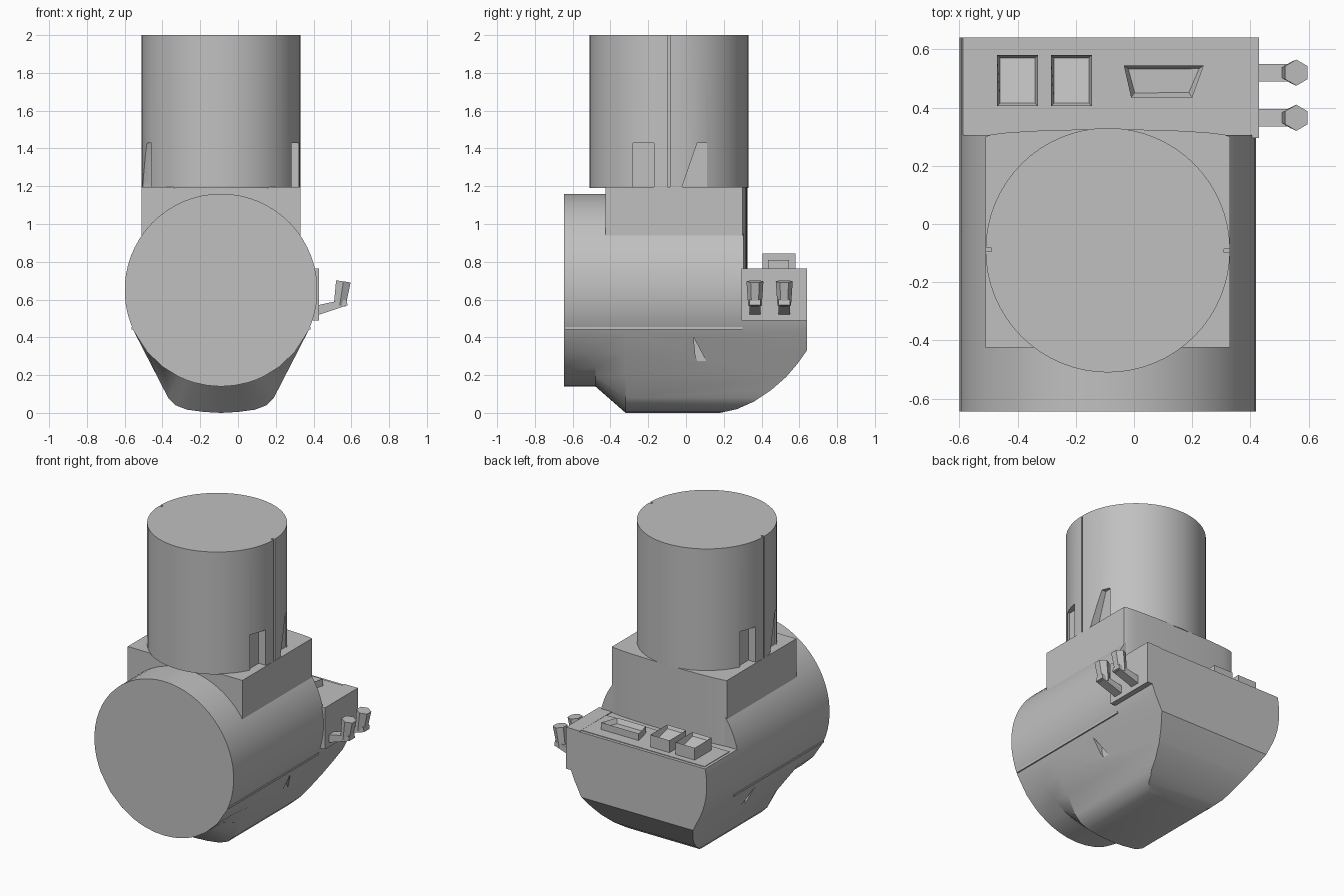
import bpy, bmesh, math
from mathutils import Matrix, Vector

if "Cube" in bpy.data.objects:
    bpy.data.objects.remove(bpy.data.objects["Cube"], do_unlink=True)

CX, CZ, R = -0.09, 0.65, 0.51      # barrel axis and radius
TY, TR = -0.09, 0.42               # tower centre and radius

grey = bpy.data.materials.new("plain grey")
grey.use_nodes = True
grey.diffuse_color = (0.53, 0.53, 0.53, 1)
grey.node_tree.nodes["Principled BSDF"].inputs["Base Color"].default_value = grey.diffuse_color


def finish(name, bm):
    bmesh.ops.recalc_face_normals(bm, faces=bm.faces)
    mesh = bpy.data.meshes.new(name)
    bm.to_mesh(mesh)
    bm.free()
    mesh.materials.append(grey)
    obj = bpy.data.objects.new(name, mesh)
    bpy.context.collection.objects.link(obj)
    return obj


def prism_bm(pts, axis, lo, hi):
    place = {"x": lambda a, b, t: (t, a, b),
             "y": lambda a, b, t: (a, t, b),
             "z": lambda a, b, t: (a, b, t)}[axis]
    bm = bmesh.new()
    ends = [[bm.verts.new(place(a, b, t)) for a, b in pts] for t in (lo, hi)]
    for ring in ends:
        bm.faces.new(ring)
    for i in range(len(pts)):
        j = (i + 1) % len(pts)
        bm.faces.new((ends[0][i], ends[0][j], ends[1][j], ends[1][i]))
    return bm


def prism(name, pts, axis, lo, hi):
    return finish(name, prism_bm(pts, axis, lo, hi))


def rect(a, b, c, d):
    return [(a, c), (b, c), (b, d), (a, d)]


def tray(name, pts, lo, hi, rim, depth, slope=0):
    # block with a recessed top
    bm = prism_bm(pts, "z", lo, hi)
    bmesh.ops.recalc_face_normals(bm, faces=bm.faces)
    top = max(bm.faces, key=lambda f: f.calc_center_median().z)
    bmesh.ops.inset_region(bm, faces=[top], thickness=rim)
    mid = top.calc_center_median().y
    for v in top.verts:
        v.co.z -= depth + (slope if v.co.y > mid else 0)
    return finish(name, bm)


def boolean(obj, cutter, mode):
    mod = obj.modifiers.new("cut", "BOOLEAN")
    mod.object, mod.operation, mod.solver = cutter, mode, "EXACT"
    dg = bpy.context.evaluated_depsgraph_get()
    mesh = bpy.data.meshes.new_from_object(obj.evaluated_get(dg))
    obj.modifiers.clear()
    obj.data = mesh
    bpy.data.objects.remove(cutter, do_unlink=True)


def smooth(obj, angle=25):
    bpy.ops.object.select_all(action="DESELECT")
    obj.select_set(True)
    bpy.context.view_layer.objects.active = obj
    bpy.ops.object.shade_smooth_by_angle(angle=math.radians(angle))


# Body: round barrel lofted into a keel-shaped section
low = [Vector(p) for p in ((0.46, -0.22), (0.4, -0.337), (0.34, -0.453), (0.28, -0.57),
                           (0.24, -0.61), (0.18, -0.633), (0.09, -0.645))]
start = math.atan2(-0.22, 0.46)
steps = 40
upper = [Vector((math.cos(a), math.sin(a))) * R for a in
         (start + (math.pi - 2 * start) * i / steps for i in range(1, steps))]
left = [Vector((-p.x, p.y)) for p in low]
keel = upper + left + [Vector((0, -0.65))] + low[::-1]
barrel = [p.normalized() * R for p in keel]
bm = bmesh.new()
rings = [[bm.verts.new((CX + p.x, y, CZ + p.y)) for p in sec]
         for y, sec in ((-0.645, barrel), (-0.48, barrel), (-0.32, keel), (0.7, keel))]
for r0, r1 in zip(rings, rings[1:]):
    for i in range(len(r0)):
        j = (i + 1) % len(r0)
        bm.faces.new((r0[i], r0[j], r1[j], r1[i]))
bm.faces.new(rings[0])
bm.faces.new(rings[-1])
body = finish("body", bm)

# Side outline: rounded rear underside and rear shelf
outline = [(-0.8, 1.4), (-0.8, -0.1), (0.1, -0.1), (0.18, 0), (0.27, 0.02), (0.36, 0.06),
           (0.45, 0.12), (0.53, 0.19), (0.59, 0.26), (0.64, 0.33), (0.64, 0.76),
           (0.305, 0.76), (0.305, 1.4)]
boolean(body, prism("outline_cutter", outline, "x", -1, 1), "INTERSECT")

# Small teardrop dents in both flanks
for s in (1, -1):
    dent = [(0.04, 0.4), (0.05, 0.3), (0.08, 0.23), (0.115, 0.26)]
    boolean(body, prism("dent_cutter", dent, "x", CX + s * 0.38, CX + s * 0.6), "DIFFERENCE")
smooth(body)

# Shoulder block with a gently bowed back
bow = [(CX + 0.42 * math.cos(math.pi * i / 10), 0.3 + 0.025 * math.sin(math.pi * i / 10))
       for i in range(11)]
shoulder = prism("shoulder_block", bow + [(-0.51, -0.425), (0.33, -0.425)], "z", 0.72, 1.195)
smooth(shoulder)

# Tower with seams and foot notches, repeated by half a turn
bm = bmesh.new()
bmesh.ops.create_cone(bm, cap_ends=True, segments=64, radius1=TR, radius2=TR, depth=0.81,
                      matrix=Matrix.Translation((CX, TY, 1.595)))
tower = finish("tower", bm)
cuts = [(rect(-0.19, -0.08, 1.1, 1.43), 0.36),
        ([(0.07, 1.1), (0.07, 1.2), (0.15, 1.43), (0.2, 1.43), (0.2, 1.1)], 0.36),
        (rect(-0.008, 0.004, 1.1, 2.1), 0.4)]
for s in (1, -1):
    for pts, depth in cuts:
        shape = [(TY + s * y, z) for y, z in pts]
        boolean(tower, prism("notch_cutter", shape, "x", CX + s * depth, CX + s * 0.5), "DIFFERENCE")
smooth(tower)

# Thin rails along the flanks
for s, side in ((1, "left"), (-1, "right")):
    prism(side + "_rail", rect(CX + s * 0.44, CX + s * 0.474, 0.442, 0.454), "y", -0.64, 0.3)

# Shelf plate and its fittings
prism("shelf_plate", rect(-0.57, 0.39, 0.36, 0.62), "z", 0.755, 0.764)
for i, x in enumerate((-0.4, -0.215)):
    tray(f"socket_{i + 1}", rect(x - 0.07, x + 0.07, 0.405, 0.58), 0.75, 0.845, 0.014, 0.02, 0.04)
tray("wide_socket", [(-0.01, 0.435), (0.2, 0.435), (0.24, 0.545), (-0.035, 0.545)],
     0.75, 0.81, 0.02, 0.03)

# Side bracket with two levers
prism("lever_bracket", rect(0.33, 0.43, 0.49, 0.765), "y", 0.295, 0.64)
for i, y in enumerate((0.365, 0.52)):
    prism(f"lever_stem_{i + 1}", [(0.4, 0.51), (0.49, 0.54), (0.58, 0.57), (0.575, 0.6),
                                  (0.49, 0.585), (0.4, 0.565)], "y", y - 0.03, y + 0.03)
    bm = bmesh.new()
    bmesh.ops.create_cone(bm, cap_ends=True, segments=6, radius1=0.036, radius2=0.045, depth=0.13,
                          matrix=Matrix.Translation((0.548, y, 0.632)) @ Matrix.Rotation(0.15, 4, "Y"))
    finish(f"lever_knob_{i + 1}", bm)
